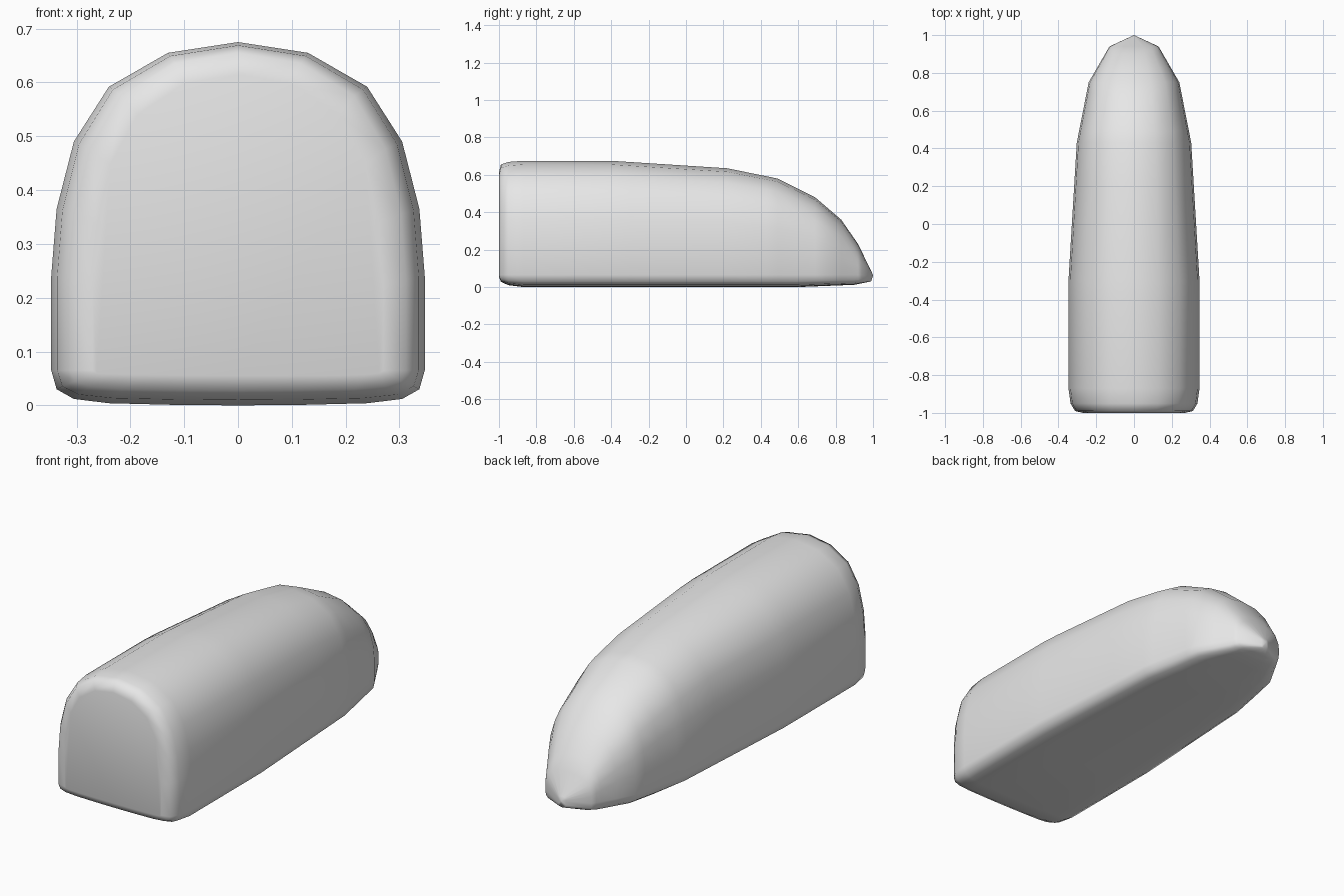
import bpy, bmesh

if "Cube" in bpy.data.objects:
    bpy.data.objects.remove(bpy.data.objects["Cube"])

def lerp(table, y):
    """Piecewise linear lookup in a list of (y, value)."""
    for (a, va), (b, vb) in zip(table, table[1:]):
        if y <= b:
            return va + (vb - va) * (y - a) / (b - a)
    return table[-1][1]

# Half cross-section of the arch, from the crown down to the underside
RIM, TOP, WIDE = 0.065, 0.675, 0.347
SECTION = [(0, .675), (.13, .655), (.24, .592), (.305, .49), (.337, .365), (.347, .24),
           (.347, .065), (.337, .03), (.305, .012), (.24, .004), (.12, .001), (0, 0)]

# Outline along the length: half width (top view), crown height and belly height (side view)
WIDTH = [(-1, .27), (-.99, .312), (-.95, .336), (-.87, .347), (-.3, .347),
         (.43, .303), (.75, .24), (.94, .13), (1, 0)]
CROWN = [(-1, .615), (-.99, .655), (-.95, .669), (-.87, .675), (-.4, .675), (.22, .635),
         (.49, .58), (.69, .48), (.83, .36), (.92, .23), (1, .065)]
BELLY = [(-1, .055), (-.99, .028), (-.95, .01), (-.87, 0), (.6, 0), (.9, .012), (.99, .03), (1, .06)]
stations = sorted({y for t in (WIDTH, CROWN, BELLY) for y, _ in t})

# Loft the body through the stations
bm = bmesh.new()
rings = []
for y in stations:
    w, h, b = lerp(WIDTH, y), lerp(CROWN, y), lerp(BELLY, y)
    half = []
    for x, z in SECTION:
        if z >= RIM:
            z = RIM + (z - RIM) * (h - RIM) / (TOP - RIM)
        else:
            z = b + z * (RIM - b) / RIM
        half.append((x * w / WIDE, z))
    outline = half + [(-x, z) for x, z in half[-2:0:-1]]
    rings.append([bm.verts.new((x, y, z)) for x, z in outline])
n = len(rings[0])
for r0, r1 in zip(rings, rings[1:]):
    for i in range(n):
        j = (i + 1) % n
        bm.faces.new((r0[i], r0[j], r1[j], r1[i]))
bm.faces.new(rings[0])
bmesh.ops.remove_doubles(bm, verts=bm.verts[:], dist=0.0005)
bmesh.ops.recalc_face_normals(bm, faces=bm.faces[:])
for f in bm.faces:
    f.smooth = True

mesh = bpy.data.meshes.new("body")
bm.to_mesh(mesh)
bm.free()
body = bpy.data.objects.new("body", mesh)
bpy.context.collection.objects.link(body)

# Single plain grey
grey = bpy.data.materials.new("light grey")
grey.diffuse_color = (0.8, 0.8, 0.8, 1)
grey.use_nodes = True
grey.node_tree.nodes["Principled BSDF"].inputs["Base Color"].default_value = grey.diffuse_color
mesh.materials.append(grey)
